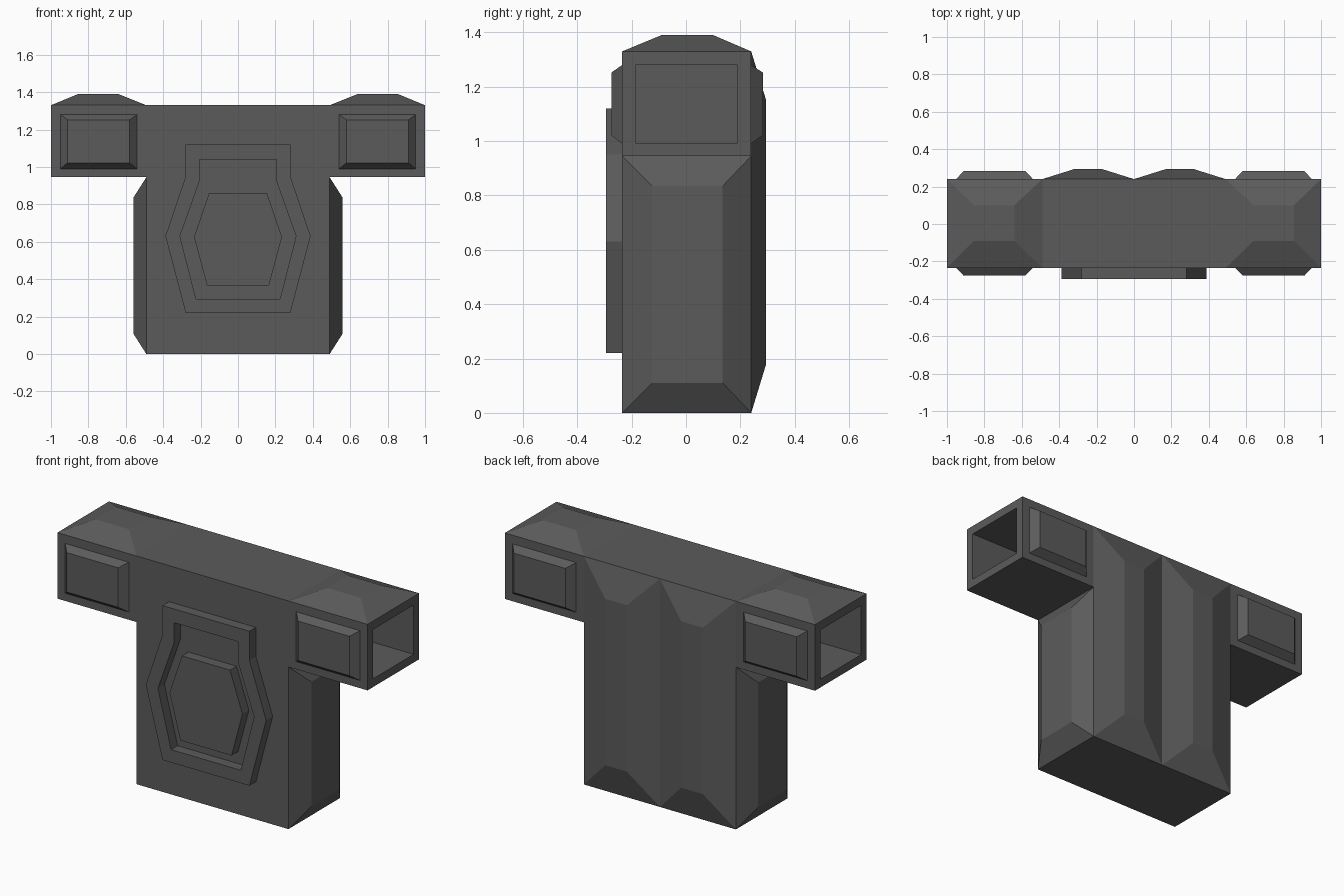
import bpy, bmesh

if "Cube" in bpy.data.objects:
    bpy.data.objects.remove(bpy.data.objects["Cube"])

grey = bpy.data.materials.new("dark grey")
grey.diffuse_color = (0.105, 0.105, 0.105, 1)
grey.use_nodes = True
grey.node_tree.nodes["Principled BSDF"].inputs["Base Color"].default_value = grey.diffuse_color

Y0, Y1 = -0.235, 0.24          # front and back planes
ARM, TOP = 0.945, 1.33         # underside and top of the shoulder bar
W = 0.49                       # half width of the torso


def finish(name, bm, mirror=False):
    bmesh.ops.remove_doubles(bm, verts=bm.verts, dist=0.0005)
    me = bpy.data.meshes.new(name)
    bm.to_mesh(me)
    bm.free()
    me.materials.append(grey)
    ob = bpy.data.objects.new(name, me)
    bpy.context.collection.objects.link(ob)
    if mirror:
        ob.modifiers.new("mirror", 'MIRROR').use_axis[0] = True
    return ob


def panel(bm, axis, sign, *steps):
    """Rectangles (level, (a0, a1), (b0, b1)) joined in turn; the last is capped."""
    a, b = [i for i in range(3) if i != axis]
    flip = (sign < 0) != (axis == 1)
    rings = []
    for level, ra, rb in steps:
        ring = []
        for i, j in ((0, 0), (1, 0), (1, 1), (0, 1)):
            co = [0, 0, 0]
            co[axis], co[a], co[b] = level, ra[i], rb[j]
            ring.append(bm.verts.new(co))
        rings.append(ring[::-1] if flip else ring)
    for r, s in zip(rings, rings[1:]):
        for k in range(4):
            n = (k + 1) % 4
            bm.faces.new((r[k], r[n], s[n], s[k]))
    bm.faces.new(rings[-1])


# Torso: flat front, bulging side and two ridged back plates
bm = bmesh.new()
panel(bm, 1, -1, (Y0, (0, W), (0, TOP)))
panel(bm, 1, 1, (Y1, (0, W), (0, TOP)), (0.295, (0.175, 0.315), (0.18, 1.15)))
panel(bm, 0, 1, (W, (Y0, Y1), (0, ARM)), (0.56, (-0.125, 0.135), (0.11, 0.835)))
panel(bm, 2, -1, (0, (0, W), (Y0, Y1)))
panel(bm, 2, 1, (TOP, (0, W), (Y0, Y1)))
finish("torso", bm, True)

# Shoulders: raised cap, bevelled plates front and back, open arm socket
bm = bmesh.new()
X, Z = (W, 1.0), (ARM, TOP)
for y, out, s in ((Y0, -0.275, -1), (Y1, 0.283, 1)):
    panel(bm, 1, s, (y, X, Z), (y, (0.54, 0.95), (0.99, 1.28)),
          (out, (0.58, 0.912), (1.022, 1.252)))
panel(bm, 2, 1, (TOP, X, (Y0, Y1)), (1.39, (0.64, 0.855), (-0.09, 0.10)))
panel(bm, 2, -1, (ARM, X, (Y0, Y1)))
socket = ((-0.185, 0.19), (0.993, 1.28))
panel(bm, 0, 1, (1.0, (Y0, Y1), Z), (1.0, *socket), (0.54, *socket))
finish("shoulders", bm, True)


# Chest emblem: raised frame around a raised core
def outline(half):
    return half + [(-x, z) for x, z in reversed(half)]


def ring_verts(bm, pts, y):
    return [bm.verts.new((x, y, z)) for x, z in pts]


def bridge(bm, r, s):
    for k in range(len(r)):
        n = (k + 1) % len(r)
        bm.faces.new((r[k], r[n], s[n], s[k]))


FACE = -0.295
outer = outline([(0.28, 1.12), (0.28, 0.95), (0.388, 0.63), (0.28, 0.22)])
inner = outline([(0.205, 1.04), (0.205, 0.925), (0.31, 0.63), (0.225, 0.295)])
core = outline([(0.155, 0.86), (0.235, 0.625), (0.165, 0.365)])

bm = bmesh.new()
loops = [ring_verts(bm, p, y) for p, y in
         ((outer, Y0), (outer, FACE), (inner, FACE), (inner, Y0))]
for r, s in zip(loops, loops[1:]):
    bridge(bm, r, s)
bmesh.ops.recalc_face_normals(bm, faces=bm.faces)
front = max(bm.faces, key=lambda f: abs(f.normal.y))
if front.normal.y > 0:
    bmesh.ops.reverse_faces(bm, faces=bm.faces)
finish("emblem_frame", bm)

bm = bmesh.new()
back, cap = ring_verts(bm, core, Y0), ring_verts(bm, core, FACE)
bridge(bm, back, cap)
face = bm.faces.new(cap)
bmesh.ops.recalc_face_normals(bm, faces=bm.faces)
if face.normal.y > 0:
    bmesh.ops.reverse_faces(bm, faces=bm.faces)
finish("emblem_core", bm)
